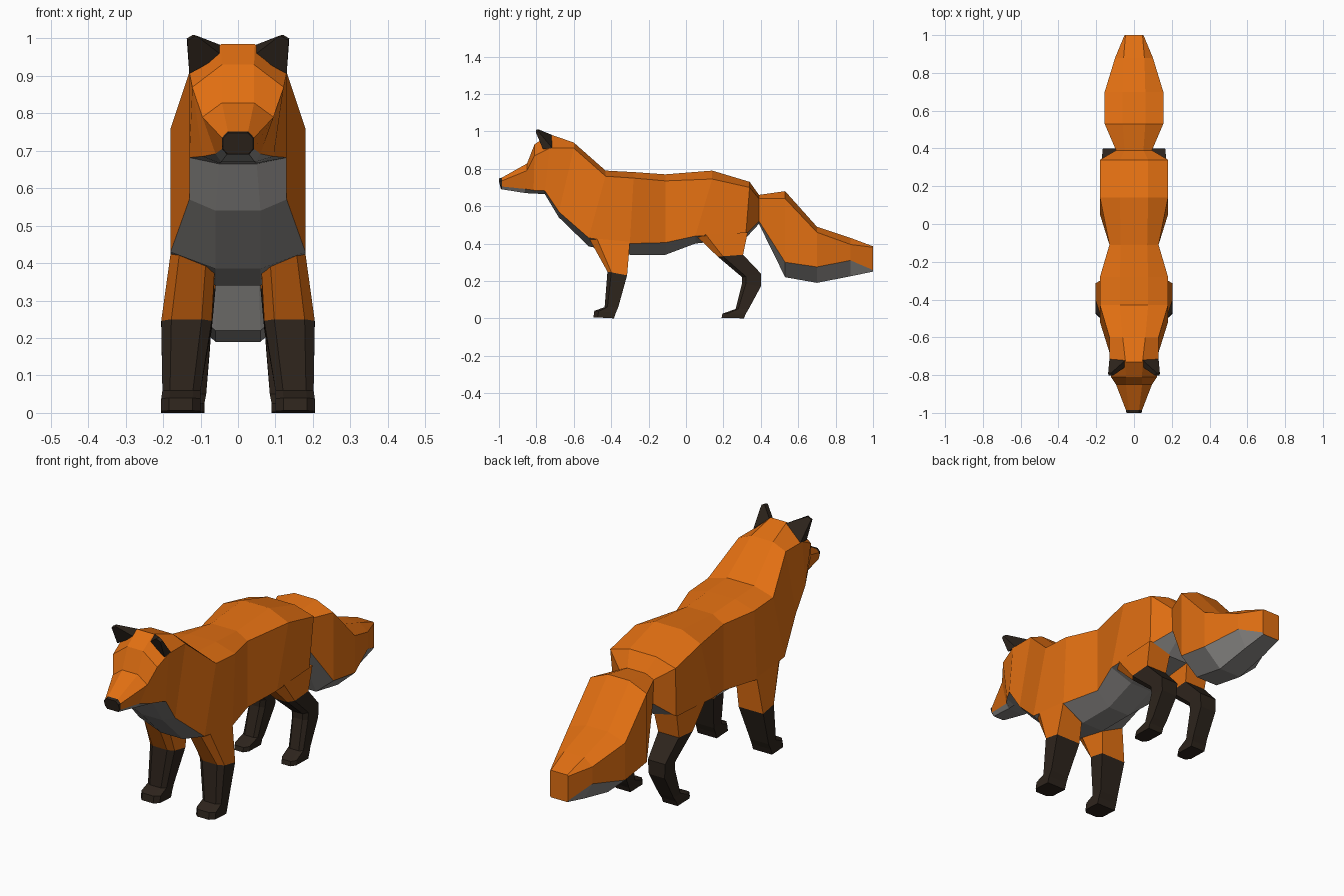
import bpy, bmesh

if "Cube" in bpy.data.objects:
    bpy.data.objects.remove(bpy.data.objects["Cube"])


def material(name, rgb):
    m = bpy.data.materials.new(name)
    m.diffuse_color = (*rgb, 1)
    m.use_nodes = True
    m.node_tree.nodes["Principled BSDF"].inputs["Base Color"].default_value = m.diffuse_color
    return m


ORANGE = material("orange_fur", (0.76, 0.16, 0.006))
GREY = material("pale_fur", (0.27, 0.26, 0.25))
DARK = material("dark_fur", (0.027, 0.018, 0.012))


def loft(name, rings, mats, grey=(), start=True, end=True, mirror=False):
    """Skin equal-sized point rings; segment numbers in grey use material 1."""
    bm = bmesh.new()
    vs = [[bm.verts.new(p) for p in r] for r in rings]
    n = len(rings[0])
    for a, b in zip(vs, vs[1:]):
        for i in range(n):
            j = (i + 1) % n
            f = bm.faces.new((a[i], a[j], b[j], b[i]))
            f.material_index = 1 if i in grey else 0
    if start:
        bm.faces.new(vs[0])
    if end:
        bm.faces.new(vs[-1])
    bmesh.ops.recalc_face_normals(bm, faces=bm.faces)
    me = bpy.data.meshes.new(name)
    bm.to_mesh(me)
    bm.free()
    ob = bpy.data.objects.new(name, me)
    bpy.context.collection.objects.link(ob)
    for m in mats:
        me.materials.append(m)
    if mirror:
        ob.modifiers.new("mirror", 'MIRROR')
    return ob


def ring(yt, yb, zt, zs, zl, zb, tw, w, wl, bw):
    """Eight-sided section, leaning from yt (top) to yb (bottom)."""
    half = [(tw, yt, zt), (w, yt, zs), (wl, yb, zl), (bw, yb, zb)]
    return half + [(-x, y, z) for x, y, z in reversed(half)]


def leg_ring(yf, zf, yb, zb, xi, xo):
    """Six-sided leg section with chamfered front corners."""
    c, d = (xo - xi) * 0.2, (yb - yf) * 0.2
    zc = zf + (zb - zf) * 0.2
    return [(xi + c, yf, zf), (xo - c, yf, zf), (xo, yf + d, zc),
            (xo, yb, zb), (xi, yb, zb), (xi, yf + d, zc)]


UNDER = (2, 3, 4)
neck = ring(-.60, -.68, .94, .91, .57, .54, .06, .13, .13, .06)
nose_back = ring(-.985, -.985, .752, .735, .705, .69, .027, .043, .043, .03)

# head and muzzle
loft("head", [
    neck,
    ring(-.73, -.755, .985, .91, .682, .665, .045, .13, .13, .05),
    ring(-.81, -.815, .93, .87, .685, .667, .043, .122, .095, .05),
    ring(-.85, -.86, .828, .79, .692, .67, .043, .095, .06, .045),
    nose_back], [ORANGE, GREY], UNDER, start=False, end=False)

# nose
loft("nose", [
    nose_back,
    ring(-1.0, -.99, .748, .733, .705, .692, .025, .04, .04, .028)], [DARK])

# torso, neck to rump
loft("body", [
    neck,
    ring(-.43, -.52, .79, .76, .43, .385, .075, .18, .18, .06),
    ring(-.28, -.30, .782, .75, .40, .34, .075, .18, .18, .06),
    ring(-.11, -.11, .77, .735, .405, .34, .07, .13, .13, .06),
    ring(.14, .05, .79, .745, .44, .40, .075, .18, .18, .06),
    ring(.34, .32, .73, .70, .45, .43, .075, .18, .17, .06),
    ring(.39, .39, .66, .64, .52, .505, .05, .095, .09, .05)],
    [ORANGE, GREY], UNDER, start=False)

# tail
loft("tail", [
    ring(.39, .39, .66, .64, .52, .505, .05, .095, .09, .05),
    ring(.53, .53, .68, .64, .30, .22, .06, .155, .155, .06),
    ring(.70, .70, .49, .46, .275, .19, .06, .155, .155, .06),
    ring(.88, .88, .43, .395, .31, .225, .055, .10, .10, .055),
    ring(1.0, 1.0, .385, .38, .258, .25, .045, .05, .05, .045)],
    [ORANGE, GREY], UNDER, start=False)

# front legs
elbow = leg_ring(-.42, .25, -.315, .23, .07, .205)
loft("front_shoulder", [
    leg_ring(-.52, .43, -.30, .41, .06, .18), elbow],
    [ORANGE], start=False, end=False, mirror=True)
loft("front_leg", [
    elbow,
    leg_ring(-.435, .06, -.362, .06, .10, .202),
    leg_ring(-.49, .04, -.375, .03, .10, .205),
    leg_ring(-.495, .006, -.385, 0, .10, .205)],
    [DARK], start=False, mirror=True)

# hind legs
knee = leg_ring(.17, .33, .305, .34, .06, .175)
loft("hind_thigh", [
    leg_ring(.05, .445, .33, .46, .05, .18), knee],
    [ORANGE], start=False, end=False, mirror=True)
loft("hind_leg", [
    knee,
    leg_ring(.30, .22, .40, .24, .07, .165),
    leg_ring(.30, .19, .40, .17, .075, .162),
    leg_ring(.265, .05, .335, .05, .085, .165),
    leg_ring(.195, .025, .32, .025, .09, .17),
    leg_ring(.19, .003, .31, 0, .09, .17)],
    [DARK], start=False, mirror=True)

# ears
loft("ear", [
    [(.043, -.755, .955), (.13, -.765, .905), (.13, -.715, .91), (.045, -.72, .982)],
    [(.112, -.803, 1.008), (.135, -.803, .995), (.137, -.79, 1.0), (.12, -.788, 1.01)]],
    [DARK], mirror=True)
